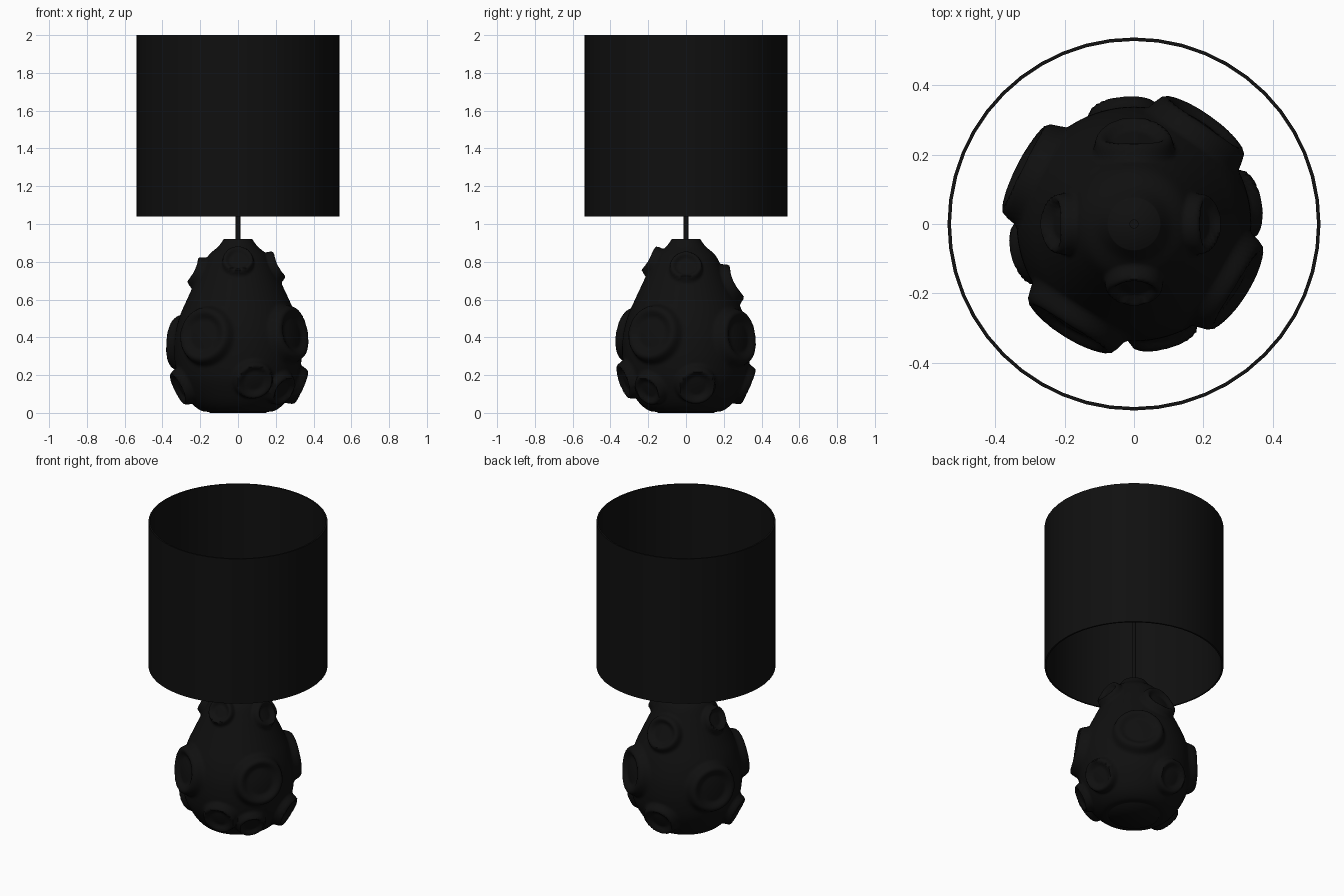
import bpy, bmesh, math
from mathutils import Vector

if "Cube" in bpy.data.objects:
    bpy.data.objects.remove(bpy.data.objects["Cube"])

black = bpy.data.materials.new("black")
black.diffuse_color = (0.005, 0.005, 0.005, 1)
black.use_nodes = True
black.node_tree.nodes["Principled BSDF"].inputs["Base Color"].default_value = black.diffuse_color


def finish(name, bm, angle=40):
    bmesh.ops.recalc_face_normals(bm, faces=bm.faces)
    mesh = bpy.data.meshes.new(name)
    bm.to_mesh(mesh)
    bm.free()
    ob = bpy.data.objects.new(name, mesh)
    bpy.context.collection.objects.link(ob)
    ob.data.materials.append(black)
    bpy.ops.object.select_all(action='DESELECT')
    ob.select_set(True)
    bpy.context.view_layer.objects.active = ob
    bpy.ops.object.shade_smooth_by_angle(angle=math.radians(angle))
    return ob


def bridge(bm, a, b):
    n = len(a)
    for i in range(n):
        j = (i + 1) % n
        bm.faces.new((a[i], a[j], b[j], b[i]))


# pear-shaped body profile: (radius, height)
PROFILE = [(.15, .005), (.195, .012), (.24, .045), (.28, .1), (.318, .18), (.335, .27),
           (.338, .35), (.33, .43), (.305, .52), (.27, .6), (.228, .69), (.19, .77),
           (.155, .835), (.105, .88), (.075, .92)]


def profile_point(t):
    # smooth curve through the profile points
    i = min(int(t), len(PROFILE) - 2)
    f = t - i
    p = [Vector(PROFILE[max(0, min(len(PROFILE) - 1, k))]) for k in range(i - 1, i + 3)]
    return 0.5 * (2 * p[1] + (p[2] - p[0]) * f + (2 * p[0] - 5 * p[1] + 4 * p[2] - p[3]) * f * f
                  + (3 * p[1] - p[0] - 3 * p[2] + p[3]) * f ** 3)


def radius_at(z):
    for (r0, z0), (r1, z1) in zip(PROFILE, PROFILE[1:]):
        if z0 <= z <= z1:
            return r0 + (r1 - r0) * (z - z0) / (z1 - z0)


# craters: azimuth in degrees, height, outer radius, rim height
CRATERS = [(-122, .41, .17, .045), (-32, .42, .17, .045), (55, .40, .17, .045), (153, .37, .17, .045),
           (-75, .175, .115, .04), (10, .15, .115, .045), (95, .15, .12, .04), (-165, .14, .11, .04),
           (-90, .80, .09, .035), (0, .77, .095, .035), (90, .68, .125, .04), (180, .74, .095, .04),
           (-40, .13, .10, .035)]
CENTRES = []
for az, z, R, h in CRATERS:
    r, a = radius_at(z), math.radians(az)
    CENTRES.append((Vector((r * math.cos(a), r * math.sin(a), z)), R, h))


def smooth(x):
    x = max(0, min(1, x))
    return x * x * (3 - 2 * x)


def crater_height(p):
    # raised mound with a steep outer edge and a dished middle
    best = 0
    for c, R, h in CENTRES:
        d = (p - c).length / R
        if d < 1:
            v = h * smooth((1 - d) / .28) - h * .65 * smooth((.68 - d) / .22)
            best = max(best, v)
    return best


# cratered base
bm = bmesh.new()
SEG, ROWS = 144, 112
T = len(PROFILE) - 1
rings = []
for k in range(ROWS + 1):
    t = T * k / ROWS
    p = profile_point(t)
    tan = profile_point(min(T, t + .02)) - profile_point(max(0, t - .02))
    tan.normalize()
    fade = smooth((p.y - .01) / .05) * smooth((.92 - p.y) / .04)
    ring = []
    for i in range(SEG):
        a = 2 * math.pi * i / SEG
        c, s = math.cos(a), math.sin(a)
        v = Vector((p.x * c, p.x * s, p.y))
        v += Vector((tan.y * c, tan.y * s, -tan.x)) * crater_height(v) * fade
        v.z = max(0.0, v.z)
        ring.append(bm.verts.new(v))
    rings.append(ring)
for v in rings[0]:
    v.co.z = 0
for a, b in zip(rings, rings[1:]):
    bridge(bm, a, b)
bm.faces.new(rings[0])
bm.faces.new(rings[-1])
finish("cratered_base", bm, 60)

# thin stem
bm = bmesh.new()
bmesh.ops.create_cone(bm, cap_ends=True, segments=24, radius1=.013, radius2=.013, depth=.6)
bmesh.ops.translate(bm, verts=bm.verts, vec=(0, 0, 1.2))
finish("stem", bm)

# open drum shade with a thin wall
bm = bmesh.new()
loops = []
for r, z in [(.538, 1.04), (.538, 2.0), (.528, 2.0), (.528, 1.04)]:
    loops.append([bm.verts.new((r * math.cos(2 * math.pi * i / 48), r * math.sin(2 * math.pi * i / 48), z))
                  for i in range(48)])
for i in range(4):
    bridge(bm, loops[i], loops[(i + 1) % 4])
finish("drum_shade", bm)
